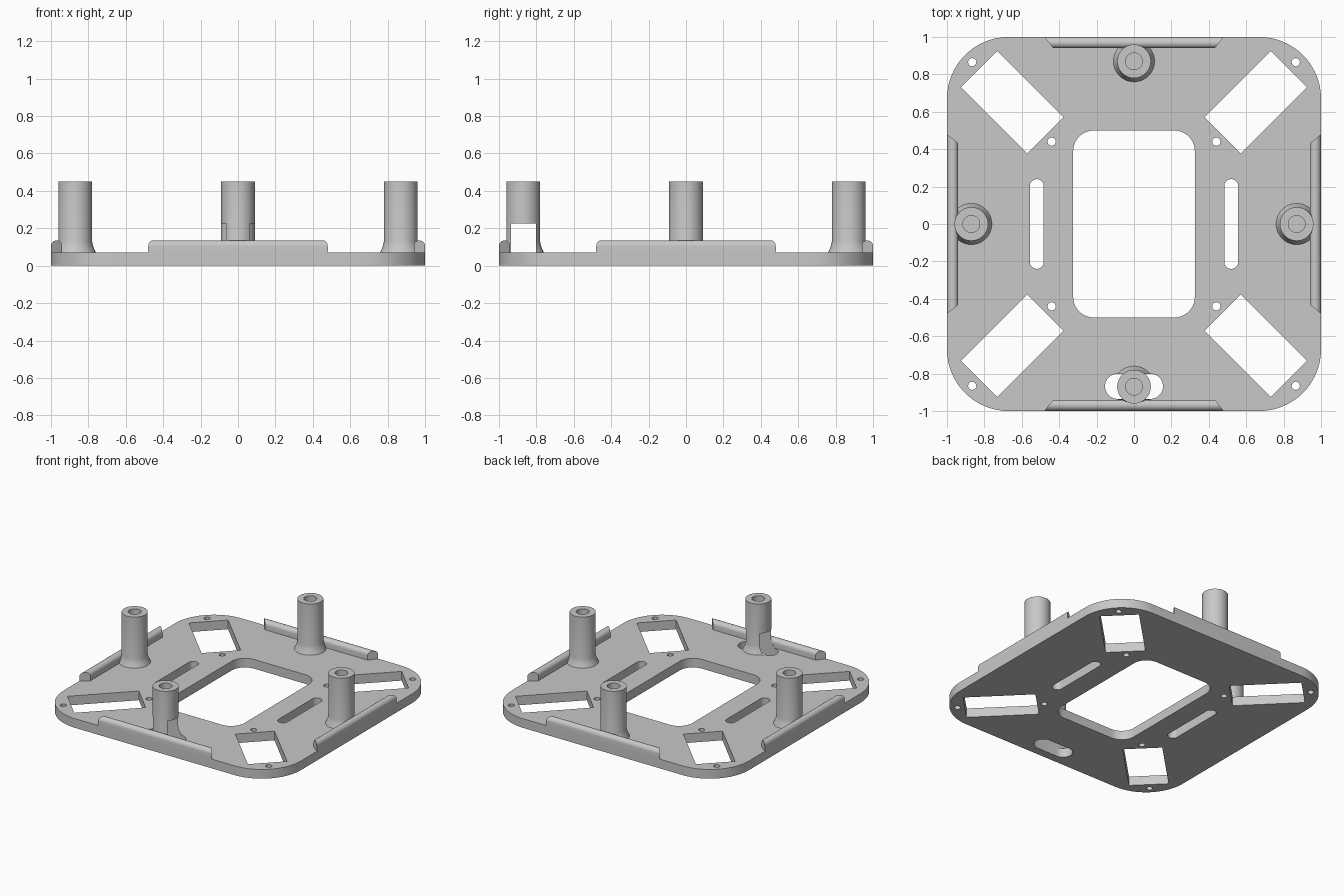
import bpy, bmesh
from math import sin, cos, pi, radians
from mathutils import Matrix, Vector

cube = bpy.data.objects.get("Cube")
if cube:
    bpy.data.objects.remove(cube, do_unlink=True)

grey = bpy.data.materials.new("light grey plastic")
grey.use_nodes = True
colour = (0.58, 0.58, 0.58, 1)
grey.diffuse_color = colour
grey.node_tree.nodes["Principled BSDF"].inputs["Base Color"].default_value = colour

PLATE_TOP = 0.07
LIP_TOP = 0.135
POST_TOP = 0.45
POST_POS = 0.87
SIDES = ("front", "left", "back", "right")


def rounded_loop(cx, cy, hx, hy, r=0.0, angle=0.0, steps=10):
    """Closed outline of a rounded rectangle, slot or circle."""
    pts = []
    for k, (sx, sy) in enumerate(((1, 1), (-1, 1), (-1, -1), (1, -1))):
        for i in range(steps + 1 if r else 1):
            a = (k + i / steps) * pi / 2
            p = Vector((sx * (hx - r) + r * cos(a), sy * (hy - r) + r * sin(a), 0))
            p = Matrix.Rotation(angle, 3, "Z") @ p + Vector((cx, cy, 0))
            if not pts or (p - pts[-1]).length > 1e-5:
                pts.append(p)
    if (pts[0] - pts[-1]).length < 1e-5:
        pts.pop()
    return pts


def add_mesh(name, bm):
    bmesh.ops.remove_doubles(bm, verts=bm.verts, dist=1e-5)
    bmesh.ops.recalc_face_normals(bm, faces=bm.faces)
    mesh = bpy.data.meshes.new(name)
    bm.to_mesh(mesh)
    bm.free()
    mesh.materials.append(grey)
    obj = bpy.data.objects.new(name, mesh)
    bpy.context.collection.objects.link(obj)
    return obj


def activate(obj):
    bpy.ops.object.select_all(action="DESELECT")
    obj.select_set(True)
    bpy.context.view_layer.objects.active = obj


def smooth(obj):
    activate(obj)
    bpy.ops.object.shade_smooth_by_angle(angle=radians(30))


def loft(rings):
    """Solid bridging a list of equal-length rings, capped at both ends."""
    bm = bmesh.new()
    rows = [[bm.verts.new(p) for p in ring] for ring in rings]
    for a, b in zip(rows, rows[1:]):
        for i in range(len(a)):
            j = (i + 1) % len(a)
            bm.faces.new((a[i], a[j], b[j], b[i]))
    bm.faces.new(rows[0])
    bm.faces.new(rows[-1])
    return bm


# Base plate: outer outline plus every opening
front_slot = rounded_loop(0, -0.868, 0.155, 0.067, 0.067)
outlines = [
    rounded_loop(0, 0, 1, 1, 0.33, steps=16),
    rounded_loop(0, 0, 0.325, 0.5, 0.11),
    front_slot,
]
for sx in (-1, 1):
    outlines.append(rounded_loop(sx * 0.52, 0, 0.037, 0.24, 0.037))
    for sy in (-1, 1):
        outlines.append(rounded_loop(sx * 0.651, sy * 0.651, 0.25, 0.137,
                                     angle=sx * sy * pi / 4))
        for d in (0.865, 0.44):
            outlines.append(rounded_loop(sx * d, sy * d, 0.022, 0.022, 0.022, steps=5))

curve = bpy.data.curves.new("plate_outline", "CURVE")
curve.dimensions = "2D"
curve.fill_mode = "BOTH"
curve.extrude = PLATE_TOP / 2
for outline in outlines:
    spline = curve.splines.new("POLY")
    spline.points.add(len(outline) - 1)
    for point, p in zip(spline.points, outline):
        point.co = (p.x, p.y, 0, 1)
    spline.use_cyclic_u = True
outline_obj = bpy.data.objects.new("plate_outline", curve)
bpy.context.collection.objects.link(outline_obj)
graph = bpy.context.evaluated_depsgraph_get()
flat = bpy.data.meshes.new_from_object(outline_obj.evaluated_get(graph))
bm = bmesh.new()
bm.from_mesh(flat)
bmesh.ops.translate(bm, verts=bm.verts, vec=(0, 0, PLATE_TOP / 2))
for face in bm.faces:
    face.material_index = 0
bpy.data.objects.remove(outline_obj, do_unlink=True)
bpy.data.meshes.remove(flat)
smooth(add_mesh("base_plate", bm))

# Rounded lip section: (distance in from the edge, height)
r = 0.03
lip_section = [(0, PLATE_TOP)]
lip_section += [(r - r * cos(a), LIP_TOP - r + r * sin(a))
                for a in (pi * i / 12 for i in range(13))]
lip_section.append((2 * r, PLATE_TOP))

# Post profile: blind screw hole, shaft and flared foot
post_profile = [(0, 0.27), (0.045, 0.27), (0.045, POST_TOP), (0.09, POST_TOP),
                (0.09, 0.13), (0.095, 0.105), (0.11, PLATE_TOP), (0, PLATE_TOP)]

for k, side in enumerate(SIDES):
    turn = Matrix.Rotation(k * pi / 2, 4, "Z")

    # Edge lip with mitred ends
    bm = loft([[(s * (0.48 - 0.8 * d), d - 1, z) for d, z in lip_section] for s in (-1, 1)])
    bm.transform(turn)
    smooth(add_mesh(side + "_lip", bm))

    # Standoff post
    bm = bmesh.new()
    verts = [bm.verts.new((x, 0, z)) for x, z in post_profile]
    edges = [bm.edges.new(pair) for pair in zip(verts, verts[1:])]
    bmesh.ops.spin(bm, geom=verts + edges, cent=(0, 0, 0), axis=(0, 0, 1),
                   angle=2 * pi, steps=40)
    bm.transform(turn @ Matrix.Translation((0, -POST_POS, 0)))
    post = add_mesh(side + "_post", bm)

    # The front post is notched above the slot
    if side == "front":
        cutter = add_mesh("slot_cutter", loft(
            [[(p.x, p.y, z) for p in front_slot] for z in (-0.1, 0.225)]))
        cutter.hide_render = True
        notch = post.modifiers.new("notch", "BOOLEAN")
        notch.operation = "DIFFERENCE"
        notch.solver = "EXACT"
        notch.object = cutter
        activate(post)
        bpy.ops.object.modifier_apply(modifier=notch.name)
        bpy.data.objects.remove(cutter, do_unlink=True)
    smooth(post)
